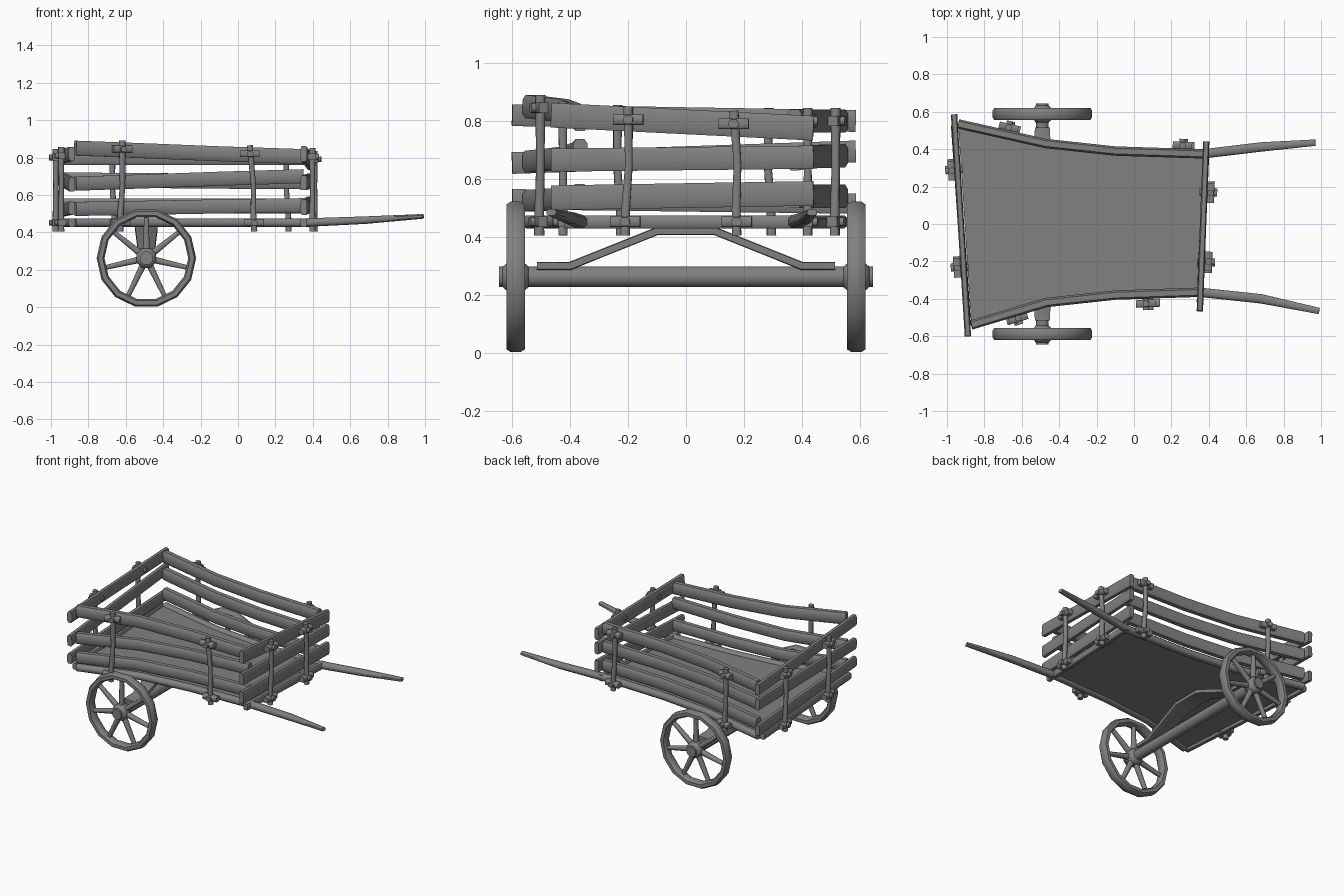
import bpy, bmesh, math
from mathutils import Vector

if "Cube" in bpy.data.objects:
    bpy.data.objects.remove(bpy.data.objects["Cube"])

wood = bpy.data.materials.new("grey wood")
wood.use_nodes = True
GREY = (0.22, 0.22, 0.22, 1)
wood.diffuse_color = GREY
wood.node_tree.nodes["Principled BSDF"].inputs["Base Color"].default_value = GREY


def finish(name, bm, angle=50):
    bmesh.ops.recalc_face_normals(bm, faces=bm.faces)
    mesh = bpy.data.meshes.new(name)
    bm.to_mesh(mesh)
    bm.free()
    mesh.materials.append(wood)
    ob = bpy.data.objects.new(name, mesh)
    bpy.context.collection.objects.link(ob)
    bpy.ops.object.select_all(action='DESELECT')
    ob.select_set(True)
    bpy.context.view_layer.objects.active = ob
    bpy.ops.object.shade_smooth_by_angle(angle=math.radians(angle))
    return ob


def beam(name, path, sizes, ref=(0, 0, 1), k=0.5, closed=False):
    """Sweep a chamfered section along a path; sizes are (width, height) per point."""
    pts = [Vector(p) for p in path]
    n = len(pts)
    if isinstance(sizes, tuple):
        sizes = [sizes] * n
    section = [(1, -k), (1, k), (k, 1), (-k, 1), (-1, k), (-1, -k), (-k, -1), (k, -1)]
    bm = bmesh.new()
    rings = []
    for i, p in enumerate(pts):
        if closed:
            t = pts[(i + 1) % n] - pts[i - 1]
        else:
            t = pts[min(i + 1, n - 1)] - pts[max(i - 1, 0)]
        t.normalize()
        side = t.cross(Vector(ref)).normalized()
        up = side.cross(t)
        w, h = sizes[i]
        rings.append([bm.verts.new(p + side * a * w / 2 + up * b * h / 2) for a, b in section])
    m = len(section)
    for i in range(n if closed else n - 1):
        a, b = rings[i], rings[(i + 1) % n]
        for j in range(m):
            bm.faces.new((a[j], a[(j + 1) % m], b[(j + 1) % m], b[j]))
    if not closed:
        bm.faces.new(rings[0])
        bm.faces.new(rings[-1])
    return finish(name, bm)


# Plan outlines of the two long sides, rear to front
right_line = [(-0.87, -0.54), (-0.47, -0.42), (-0.1, -0.38), (0.35, -0.365)]
left_line = [(-0.94, 0.535), (-0.47, 0.43), (-0.1, 0.39), (0.37, 0.375)]

# Floor panel
bm = bmesh.new()
outline = [bm.verts.new((x, y, 0.445)) for x, y in right_line + left_line[::-1]]
floor = bm.faces.new(outline)
top = bmesh.ops.extrude_face_region(bm, geom=[floor])
bmesh.ops.translate(bm, verts=[v for v in top["geom"] if isinstance(v, bmesh.types.BMVert)],
                    vec=(0, 0, 0.015))
finish("floor", bm, 30)

# Side planks: height at rear, height at front, plank height
right_planks = [(0.525, 0.545, 0.075), (0.66, 0.70, 0.075), (0.85, 0.805, 0.08)]
left_planks = [(0.54, 0.54, 0.08), (0.68, 0.67, 0.08), (0.80, 0.80, 0.08)]
for label, line, planks in (("right", right_line, right_planks), ("left", left_line, left_planks)):
    for i, (z0, z1, h) in enumerate(planks):
        path = [(x, y, z0 + (z1 - z0) * j / 3) for j, (x, y) in enumerate(line)]
        beam(f"{label}_side_plank_{i + 1}", path, (0.05, h), k=0.6)

# Long bottom beams that run out into the handles
handles = {"right": (right_line, [(0.68, -0.40, 0.465), (0.99, -0.465, 0.485)]),
           "left": (left_line, [(0.68, 0.412, 0.465), (0.97, 0.435, 0.485)])}
for label, (line, tip) in handles.items():
    path = [(x, y, 0.452) for x, y in line] + tip
    beam(f"{label}_handle_beam", path, [(0.05, 0.045)] * 4 + [(0.05, 0.04), (0.034, 0.024)])

# End planks: z at right end, z at left end, plank height
front_planks = [(0.452, 0.452, 0.045), (0.535, 0.55, 0.085), (0.665, 0.675, 0.08), (0.82, 0.775, 0.085)]
rear_planks = [(0.452, 0.452, 0.045), (0.53, 0.515, 0.07), (0.655, 0.695, 0.075), (0.82, 0.80, 0.075)]
for label, a, b, planks in (("front", (0.352, -0.465), (0.386, 0.44), front_planks),
                            ("rear", (-0.888, -0.60), (-0.962, 0.585), rear_planks)):
    for i, (z0, z1, h) in enumerate(planks):
        mid = [(p + q) / 2 for p, q in zip(a, b)]
        path = [(*a, z0), (*mid, (z0 + z1) / 2), (*b, z1)]
        if i == 0:
            path = [(x, y * 0.9, z) for x, y, z in path]
        beam(f"{label}_end_plank_{i + 1}", path, (0.034, h), k=0.65)


# Stakes, each tied by a clamp at top and bottom
def stake(name, x, y, direction, clamp_z, lean=0.0):
    d = Vector((*direction, 0)).normalized()
    out = Vector((d.y, -d.x, 0))
    base = Vector((x, y, 0))
    path = [base + d * s + Vector((0, 0, z)) for s, z in
            ((-lean, 0.405), (-lean * 0.6, 0.5), (0.008, 0.65), (lean, clamp_z + 0.045))]
    beam(name, path, [(0.032, 0.032), (0.03, 0.03), (0.026, 0.026), (0.032, 0.032)], ref=out)
    for part, z, s in (("top", clamp_z, lean), ("bottom", 0.452, -lean)):
        c = base + d * s + Vector((0, 0, z))
        beam(f"{name}_{part}_clamp", [c - d * 0.052, c + d * 0.052], (0.04, 0.036), k=0.7)
        beam(f"{name}_{part}_peg", [c - out * 0.06, c + out * 0.035], (0.034, 0.03))


stake("right_rear_stake", -0.625, -0.505, (0.42, 0.13), 0.845, 0.006)
stake("right_front_stake", 0.075, -0.425, (0.45, 0.02), 0.82, -0.012)
stake("left_rear_stake", -0.665, 0.515, (-0.42, 0.10), 0.80, 0.006)
stake("left_front_stake", 0.265, 0.42, (-0.45, 0.02), 0.80, 0.006)
stake("front_right_stake", 0.398, -0.205, (0.03, 0.9), 0.805, 0.005)
stake("front_left_stake", 0.41, 0.17, (0.03, 0.9), 0.79, -0.005)
stake("rear_right_stake", -0.945, -0.23, (0.07, -1.0), 0.81, 0.005)
stake("rear_left_stake", -0.975, 0.29, (0.07, -1.0), 0.80, 0.005)

# Axle and the bent bracket that carries the floor
AX, AZ = -0.49, 0.262
beam("axle", [(AX, -0.645, AZ), (AX, 0.645, AZ)], (0.068, 0.07), k=0.42)
half = [(0.10, 0.42, 0.12), (0.40, 0.30, 0.09), (0.515, 0.30, 0.08)]
profile = [(-y, z, w) for y, z, w in half[::-1]] + half
beam("axle_bracket", [(AX, y, z) for y, z, w in profile], [(w, 0.028) for y, z, w in profile], k=0.8)

# Wheels: faceted rim, tapered spokes, hub
SIDES, SPOKES = 14, 7
for label, s in (("right", -1), ("left", 1)):
    cy = s * 0.588

    def rim_point(angle, r):
        return (AX + r * math.cos(angle), cy, AZ + r * math.sin(angle))

    ring = [rim_point(-math.pi / 2 + (i + 0.5) * math.tau / SIDES, 0.245) for i in range(SIDES)]
    beam(f"{label}_wheel_rim", ring, (0.042, 0.064), ref=(0, 1, 0), k=0.55, closed=True)
    for i in range(SPOKES):
        a = math.pi / 2 + i * math.tau / SPOKES
        beam(f"{label}_wheel_spoke_{i + 1}", [rim_point(a, 0.03), rim_point(a, 0.235)],
             [(0.036, 0.036), (0.024, 0.03)], ref=(0, 1, 0))
    hub = [(-0.045, 0.07), (-0.025, 0.105), (0.025, 0.105), (0.045, 0.07)]
    beam(f"{label}_wheel_hub", [(AX, cy + y, AZ) for y, w in hub], [(w, w) for y, w in hub], k=0.42)
